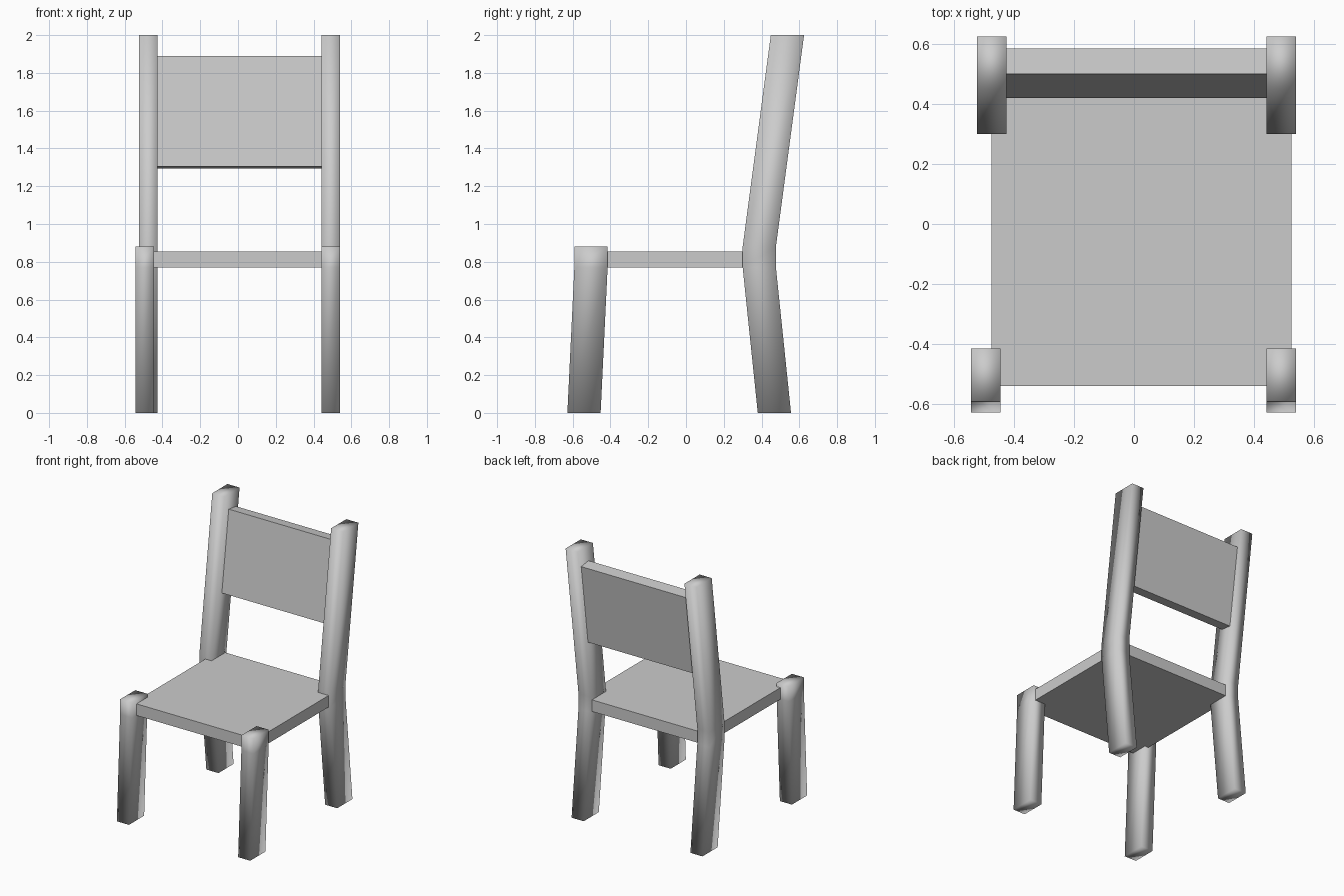
import bpy
import bmesh
import math
from mathutils import Matrix

if "Cube" in bpy.data.objects:
    bpy.data.objects.remove(bpy.data.objects["Cube"], do_unlink=True)

GREY = (0.6, 0.6, 0.6, 1.0)
grey = bpy.data.materials.new("plain_grey")
grey.use_nodes = True
grey.diffuse_color = GREY
grey.node_tree.nodes["Principled BSDF"].inputs["Base Color"].default_value = GREY


def add_object(name, bm, smooth=False):
    bmesh.ops.recalc_face_normals(bm, faces=bm.faces)
    for face in bm.faces:
        face.smooth = smooth
    mesh = bpy.data.meshes.new(name)
    bm.to_mesh(mesh)
    bm.free()
    mesh.materials.append(grey)
    obj = bpy.data.objects.new(name, mesh)
    bpy.context.collection.objects.link(obj)
    return obj


def board(name, size, centre, tilt=0.0):
    """Flat-faced board, leaning back by tilt."""
    bm = bmesh.new()
    matrix = (Matrix.Translation(centre) @ Matrix.Rotation(-tilt, 4, "X")
              @ Matrix.Diagonal((*size, 1.0)))
    bmesh.ops.create_cube(bm, size=1.0, matrix=matrix)
    return add_object(name, bm)


def leg(name, x, path, width=0.098, depth=0.176):
    """Softly shaded post, lofted through rectangular sections at (y, z)."""
    bm = bmesh.new()
    rings = []
    for y, z in path:
        rings.append([bm.verts.new((x + sx * width / 2, y + sy * depth / 2, z))
                      for sx, sy in ((-1, -1), (1, -1), (1, 1), (-1, 1))])
    for low, high in zip(rings, rings[1:]):
        for i in range(4):
            j = (i + 1) % 4
            bm.faces.new((low[i], low[j], high[j], high[i]))
    bm.faces.new(rings[0])
    bm.faces.new(rings[-1])
    return add_object(name, bm, smooth=True)


# Legs: the back pair bends at the seat and rises to carry the backrest
front_path = [(-0.54, 0), (-0.503, 0.77), (-0.503, 0.88)]
back_path = [(0.468, 0), (0.388, 0.77), (0.388, 0.88), (0.537, 2.0)]
leg("front_leg_right", -0.494, front_path)
leg("front_leg_left", 0.49, front_path)
leg("back_leg_right", -0.474, back_path)
leg("back_leg_left", 0.49, back_path)

# Seat
board("seat", (1.0, 1.0, 0.085), (0.025, -0.04, 0.811))

# Backrest, leaning in line with the back posts
board("backrest", (0.93, 0.086, 0.59), (0.008, 0.5025, 1.5915), math.radians(7.7))
